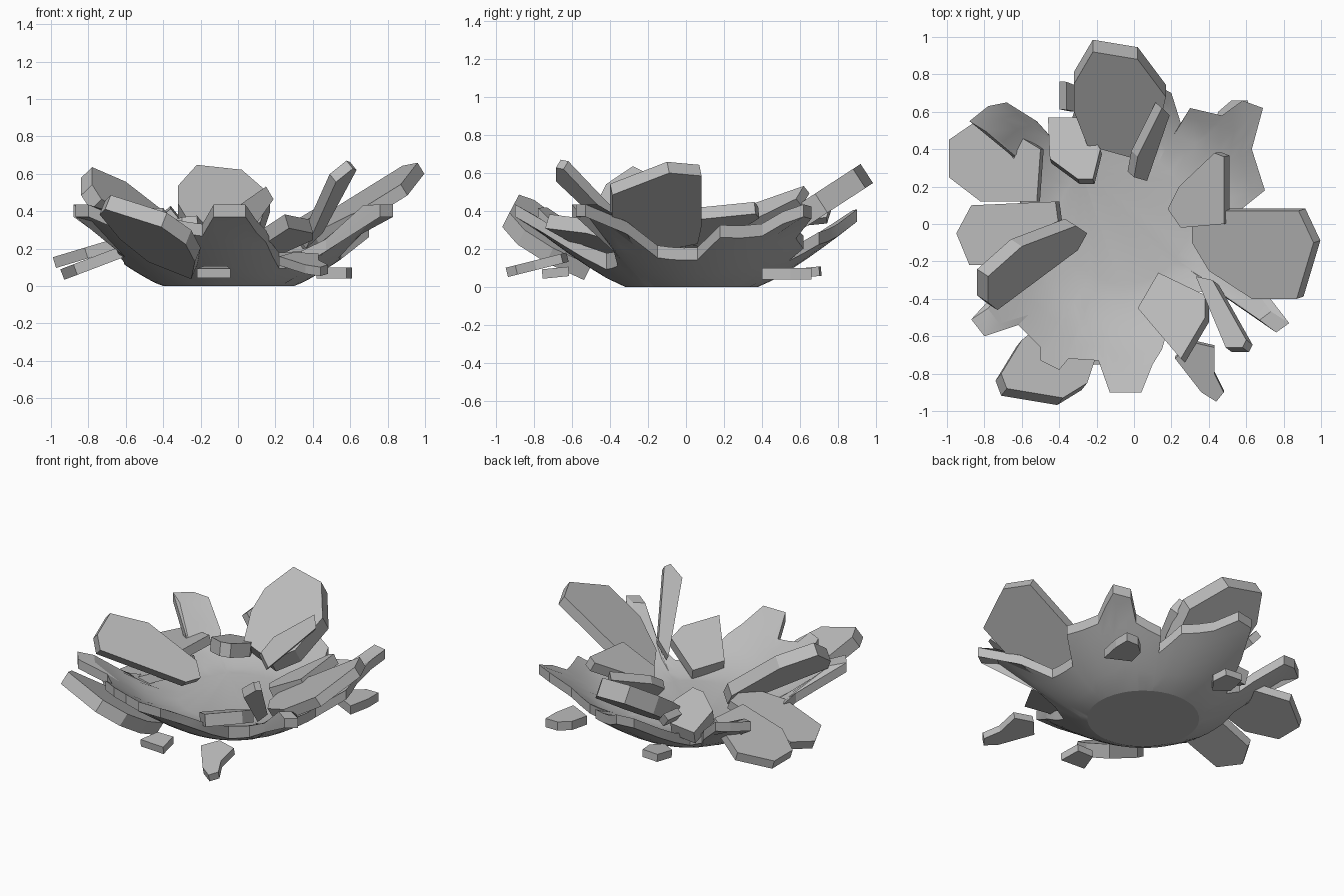
import bpy
import bmesh
import math
from mathutils import Vector

default_cube = bpy.data.objects.get("Cube")
if default_cube:
    bpy.data.objects.remove(default_cube, do_unlink=True)

stone = bpy.data.materials.new("grey stone")
stone.use_nodes = True
stone.diffuse_color = (0.5, 0.5, 0.5, 1)
stone.node_tree.nodes["Principled BSDF"].inputs["Base Color"].default_value = stone.diffuse_color


def add_object(name, bm):
    """Turn a bmesh into a stone object in the scene."""
    bmesh.ops.recalc_face_normals(bm, faces=bm.faces[:])
    mesh = bpy.data.meshes.new(name)
    bm.to_mesh(mesh)
    bm.free()
    mesh.materials.append(stone)
    obj = bpy.data.objects.new(name, mesh)
    bpy.context.scene.collection.objects.link(obj)
    return obj


def bridge(bm, first, second):
    """Join two closed rings of vertices with a band of faces."""
    for i in range(len(first)):
        j = (i + 1) % len(first)
        bm.faces.new((first[i], second[i], second[j], first[j]))


def shard(name, height, slope, thickness, outline):
    """Flat broken slab: plan outline laid on a tilted plane, then thickened downwards."""
    middle = sum((Vector(p) for p in outline), Vector((0, 0))) / len(outline)
    tilt = Vector(slope)
    normal = Vector((-tilt.x, -tilt.y, 1)).normalized()
    bm = bmesh.new()
    top, bottom = [], []
    for p in outline:
        z = height + (Vector(p) - middle).dot(tilt)
        corner = Vector((p[0], p[1], z))
        top.append(bm.verts.new(corner))
        bottom.append(bm.verts.new(corner - normal * thickness))
    bm.faces.new(top)
    bm.faces.new(list(reversed(bottom)))
    bridge(bm, top, bottom)
    return add_object(name, bm)


# Broken bowl: a round floor with a curved wall that ends in a jagged rim
centre = Vector((-0.05, 0.03))
floor_radius = 0.35
wall_rows = 6
rim = [
    (0.83, -0.53), (0.66, -0.31), (0.54, -0.15), (0.55, 0.06), (0.7, 0.18),
    (0.63, 0.4), (0.69, 0.62), (0.58, 0.66), (0.47, 0.58), (0.3, 0.62),
    (0.25, 0.54), (0.2, 0.7), (0.02, 0.8), (-0.1, 0.9), (-0.22, 0.88),
    (-0.29, 0.7), (-0.36, 0.47), (-0.46, 0.48), (-0.52, 0.55),
    (-0.68, 0.65), (-0.78, 0.63), (-0.88, 0.55), (-0.66, 0.37), (-0.58, 0.28),
    (-0.61, 0.13), (-0.6, -0.06), (-0.65, -0.27), (-0.87, -0.51),
    (-0.8, -0.6), (-0.62, -0.54), (-0.5, -0.66), (-0.5, -0.73), (-0.4, -0.78),
    (-0.35, -0.72), (-0.19, -0.73), (-0.13, -0.9), (0.04, -0.9), (0.1, -0.75),
    (0.15, -0.67), (0.22, -0.42), (0.34, -0.36), (0.47, -0.38), (0.76, -0.58),
]


def outer_height(radius):
    """Height of the outer bowl surface at a distance from its centre."""
    return min(0.37, 0.39 * max(0, (radius - floor_radius) / 0.58) ** 1.2)


def inner_height(radius):
    """Height of the inner bowl surface: the shell is thickest at the floor."""
    return outer_height(radius) + 0.065 + 0.07 * max(0, 1 - (radius - floor_radius) / 0.25)


# Split long rim edges so that the wall stays round
spokes = []
for i, point in enumerate(rim):
    a = Vector(point) - centre
    b = Vector(rim[(i + 1) % len(rim)]) - centre
    pieces = max(1, math.ceil(abs(a.angle_signed(b)) / math.radians(9)))
    spokes += [a.lerp(b, k / pieces) for k in range(pieces)]

bm = bmesh.new()
rims = []
for height in (outer_height, inner_height):
    rows = []
    for r in range(wall_rows + 1):
        row = []
        for spoke in spokes:
            radius = floor_radius + (spoke.length - floor_radius) * r / wall_rows
            spot = centre + spoke.normalized() * radius
            row.append(bm.verts.new((spot.x, spot.y, height(radius))))
        rows.append(row)
    bm.faces.new(rows[0])
    for low, high in zip(rows, rows[1:]):
        bridge(bm, low, high)
    rims.append(rows[-1])
bridge(bm, *rims)
bowl = add_object("broken_bowl", bm)
bpy.ops.object.select_all(action="DESELECT")
bowl.select_set(True)
bpy.context.view_layer.objects.active = bowl
bpy.ops.object.shade_smooth_by_angle(angle=math.radians(20))

# Large slabs leaning outwards on the rim
shard("right_slab", 0.43, (0.62, 0.2), 0.07, [
    (0.31, 0.05), (0.45, 0.07), (0.88, 0.07), (0.96, -0.1),
    (0.87, -0.4), (0.63, -0.4), (0.4, -0.25), (0.31, -0.1)])
shard("back_slab", 0.46, (0, 0.65), 0.12, [
    (-0.32, 0.75), (-0.22, 0.92), (0.02, 0.88), (0.17, 0.68),
    (0.12, 0.45), (0, 0.35), (-0.25, 0.42), (-0.32, 0.6)])
shard("left_slab", 0.43, (-1.03, 0.67), 0.09, [
    (-0.25, -0.05), (-0.31, -0.01), (-0.6, -0.12), (-0.78, -0.28),
    (-0.78, -0.42), (-0.73, -0.46), (-0.3, -0.14)])
shard("front_left_slab", 0.31, (-0.4, -0.5), 0.09, [
    (-0.71, -0.8), (-0.68, -0.88), (-0.38, -0.93), (-0.25, -0.85),
    (-0.2, -0.7), (-0.22, -0.5), (-0.45, -0.5), (-0.6, -0.62)])

# Slabs pushed out low on the left side
shard("left_back_outer_slab", 0.22, (0.3, 0), 0.06, [
    (-0.99, 0.45), (-0.8, 0.58), (-0.5, 0.4),
    (-0.52, 0.12), (-0.82, 0.12), (-0.99, 0.25)])
shard("left_outer_slab", 0.19, (0.38, 0), 0.06, [
    (-0.95, -0.05), (-0.87, 0.1), (-0.42, 0.12),
    (-0.39, -0.1), (-0.6, -0.22), (-0.88, -0.22)])

# Splinters standing inside the bowl
shard("back_splinter", 0.42, (-0.9, 0.8), 0.06, [
    (0, 0.25), (0.07, 0.23), (0.19, 0.58), (0.15, 0.62), (0.02, 0.36)])
shard("front_right_splinter", 0.5, (0.8, -0.6), 0.06, [
    (0.33, -0.28), (0.42, -0.3), (0.6, -0.62), (0.58, -0.66), (0.49, -0.66)])
shard("right_inner_splinter", 0.36, (0.5, 0.1), 0.07, [
    (0.18, 0.08), (0.24, 0.2), (0.43, 0.38),
    (0.48, 0.36), (0.48, 0), (0.25, -0.02)])
shard("front_inner_plate", 0.3, (0.3, -0.3), 0.08, [
    (0.02, -0.45), (0.13, -0.26), (0.38, -0.38), (0.38, -0.5), (0.25, -0.72)])
shard("back_left_inner_plate", 0.32, (0.1, -0.3), 0.09, [
    (-0.46, 0.57), (-0.28, 0.57), (-0.18, 0.4),
    (-0.22, 0.24), (-0.3, 0.24), (-0.45, 0.35)])
shard("back_left_splinter", 0.39, (-1.2, 0.1), 0.05, [
    (-0.36, 0.61), (-0.36, 0.76), (-0.31, 0.74), (-0.31, 0.6)])

# Small chips scattered around the bowl
shard("front_chip", 0.14, (0, 0.25), 0.05, [
    (0.22, -0.72), (0.3, -0.63), (0.43, -0.66), (0.43, -0.8),
    (0.48, -0.9), (0.44, -0.95), (0.36, -0.9)])
shard("back_right_chip", 0.1, (0, 0), 0.06, [
    (0.42, 0.48), (0.58, 0.4), (0.61, 0.55), (0.61, 0.66), (0.52, 0.66), (0.45, 0.6)])
shard("front_left_chip", 0.1, (0, 0.1), 0.05, [
    (-0.22, -0.75), (-0.04, -0.76), (-0.06, -0.62), (-0.18, -0.62)])
shard("back_left_chip", 0.1, (0, 0.1), 0.05, [
    (-0.3, 0.58), (-0.2, 0.52), (-0.14, 0.6), (-0.16, 0.7), (-0.28, 0.71)])
